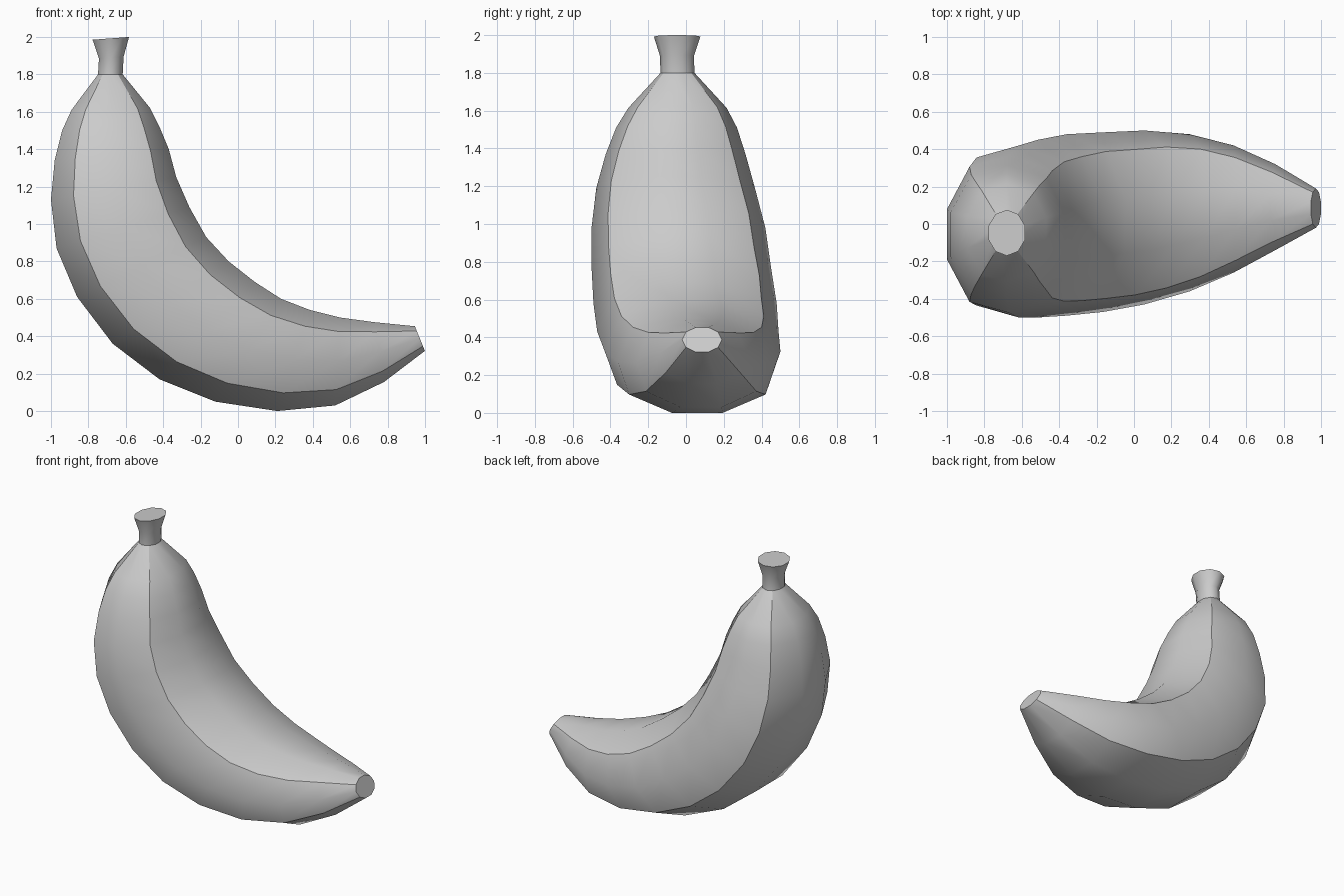
import bpy, bmesh, math

# Ten-sided cross-section: (fraction from outer to inner curve, fraction of half width)
HALF = [(0.0, 0.32), (0.18, 0.86), (0.5, 1.0), (0.84, 0.81), (1.0, 0.31)]
RIDGED = [(t, -y) for t, y in HALF] + HALF[::-1]
ROUND = [(0.5 - 0.513 * math.cos(math.radians(18 + 36 * i)),
          -math.sin(math.radians(18 + 36 * i))) for i in range(10)]
RIDGES = (1, 3, 6, 8)


def loft(name, rings, ridges=(), round_rings=()):
    """Ring = outer x, outer z, inner x, inner z, centre y, half width."""
    bm = bmesh.new()
    loops = []
    for r, (ox, oz, ix, iz, cy, h) in enumerate(rings):
        section = ROUND if r in round_rings else RIDGED
        loops.append([bm.verts.new((ox + (ix - ox) * t, cy + h * y, oz + (iz - oz) * t))
                      for t, y in section])
    for a, b in zip(loops, loops[1:]):
        for i in range(10):
            j = (i + 1) % 10
            bm.faces.new((a[i], a[j], b[j], b[i])).smooth = True
        for i in ridges:
            bm.edges.get((a[i], b[i])).smooth = False
    # flat end caps with crisp rims
    for loop in (loops[0], loops[-1]):
        cap = bm.faces.new(loop)
        for e in cap.edges:
            e.smooth = False
    bmesh.ops.recalc_face_normals(bm, faces=bm.faces)
    mesh = bpy.data.meshes.new(name)
    bm.to_mesh(mesh)
    bm.free()
    obj = bpy.data.objects.new(name, mesh)
    bpy.context.collection.objects.link(obj)
    return obj


# Curved fruit body from the stem down to the blunt tip
body = [
    (-0.75, 1.80, -0.615, 1.80, -0.045, 0.09),
    (-0.89, 1.61, -0.47, 1.62, -0.045, 0.26),
    (-0.94, 1.50, -0.42, 1.52, -0.05, 0.32),
    (-0.98, 1.34, -0.37, 1.40, -0.055, 0.37),
    (-1.00, 1.13, -0.33, 1.25, -0.055, 0.42),
    (-0.97, 0.87, -0.26, 1.09, -0.04, 0.46),
    (-0.86, 0.61, -0.17, 0.93, -0.025, 0.475),
    (-0.67, 0.36, -0.05, 0.80, -0.005, 0.485),
    (-0.42, 0.17, 0.09, 0.69, 0.01, 0.48),
    (-0.12, 0.05, 0.23, 0.60, 0.035, 0.465),
    (0.21, 0.00, 0.385, 0.54, 0.06, 0.42),
    (0.52, 0.03, 0.545, 0.50, 0.08, 0.34),
    (0.78, 0.155, 0.73, 0.475, 0.09, 0.23),
    (1.00, 0.32, 0.945, 0.455, 0.085, 0.105),
]
loft("fruit_body", body, RIDGES, (0, len(body) - 1))

# Flared stem
stem = [
    (-0.75, 1.80, -0.615, 1.80, -0.045, 0.09),
    (-0.745, 1.885, -0.61, 1.895, -0.048, 0.09),
    (-0.78, 1.985, -0.58, 2.00, -0.047, 0.123),
]
loft("stem", stem, (), (0, 1, 2))
